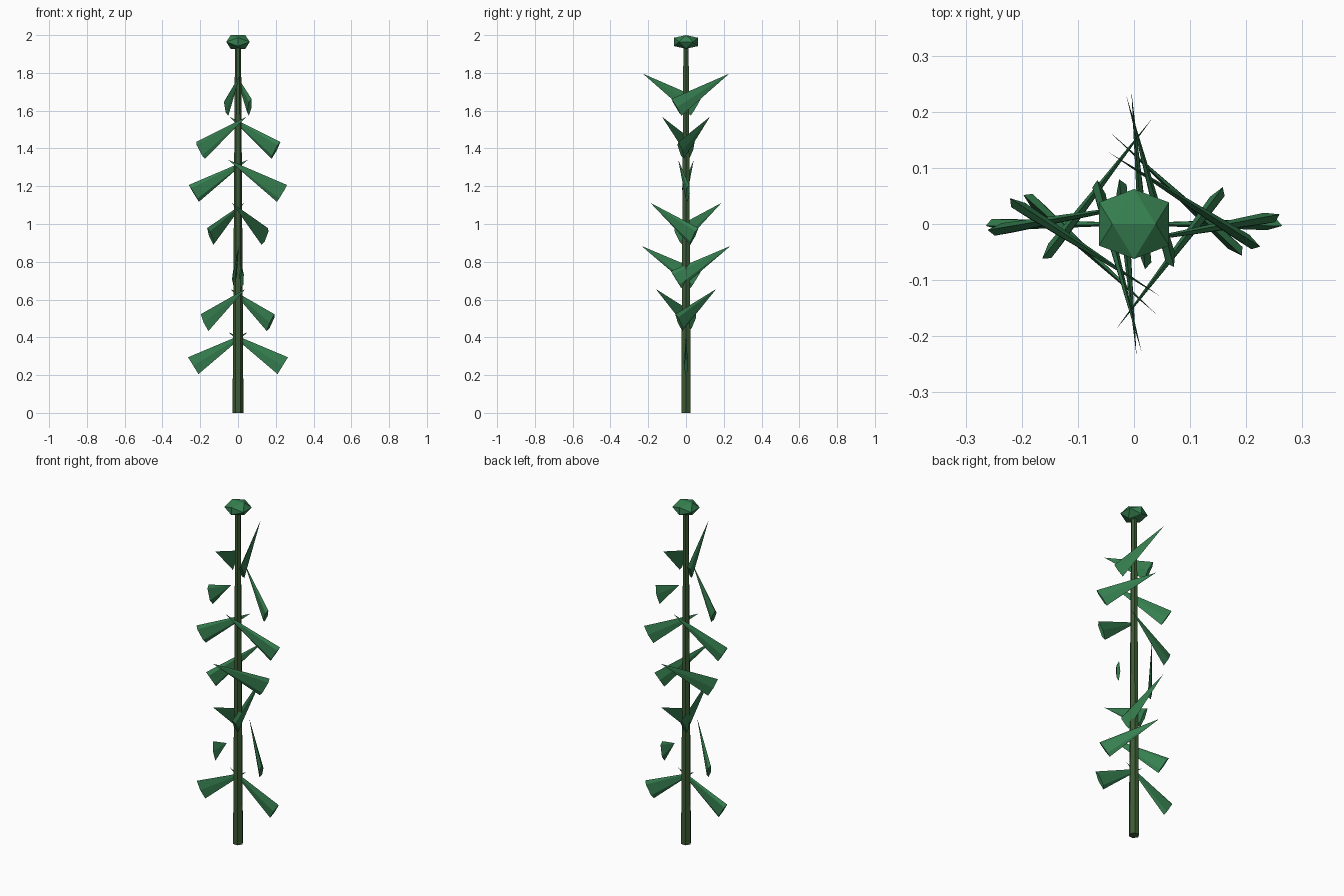
import bpy, bmesh, math
from mathutils import Matrix, Vector

cube = bpy.data.objects.get("Cube")
if cube:
    bpy.data.objects.remove(cube, do_unlink=True)


def material(name, rgb):
    mat = bpy.data.materials.new(name)
    mat.use_nodes = True
    color = (*rgb, 1)
    mat.diffuse_color = color
    bsdf = next(n for n in mat.node_tree.nodes if n.type == 'BSDF_PRINCIPLED')
    bsdf.inputs["Base Color"].default_value = color
    bsdf.inputs["Roughness"].default_value = 0.9
    return mat


LEAF = material("leaf green", (0.037, 0.216, 0.08))
STEM = material("stem olive", (0.046, 0.105, 0.033))


def hull_mesh(name, points, mat):
    """Flat-faced convex mesh around a handful of points."""
    bm = bmesh.new()
    for p in points:
        bm.verts.new(p)
    bmesh.ops.convex_hull(bm, input=bm.verts)
    bmesh.ops.dissolve_limit(bm, angle_limit=0.01, verts=bm.verts, edges=bm.edges)
    bmesh.ops.recalc_face_normals(bm, faces=bm.faces)
    mesh = bpy.data.meshes.new(name)
    bm.to_mesh(mesh)
    bm.free()
    mesh.materials.append(mat)
    return mesh


def place(name, mesh, matrix=Matrix()):
    obj = bpy.data.objects.new(name, mesh)
    bpy.context.collection.objects.link(obj)
    obj.matrix_world = matrix
    return obj


# Tapered six-sided stem
def ring(radius, z, sides=6):
    return [(radius * math.cos(math.tau * i / sides),
             radius * math.sin(math.tau * i / sides), z) for i in range(sides)]


place("stem", hull_mesh("stem", ring(0.029, 0) + ring(0.016, 1.96), STEM))

# Flattened twenty-sided bud on the tip
PHI = (1 + math.sqrt(5)) / 2
BUD = 0.0385
bud_points = []
for s in (-1, 1):
    for t in (-1, 1):
        bud_points += [Vector((s, 0, t * PHI)), Vector((0, s * PHI, t)),
                       Vector((s * PHI, t, 0))]
bud = hull_mesh("bud", [(p.x * BUD, p.y * BUD, p.z * BUD * 0.58) for p in bud_points], LEAF)
place("bud", bud, Matrix.Translation((0, 0, 2 - BUD * 0.58 * PHI)))

# Leaf: a five-sided cone squashed flat, narrow end up
LENGTH, WIDTH, FLAT = 0.34, 0.055, 0.2
leaf_points = [(0, 0, LENGTH / 2)]
for i in range(5):
    a = math.tau * i / 5
    leaf_points.append((WIDTH * math.sin(a), -WIDTH * FLAT * math.cos(a), -LENGTH / 2))
leaf = hull_mesh("leaf", leaf_points, LEAF)

# Seven pairs of leaves winding up the stem
TILT, REACH, TURN = 1.02, 0.092, math.radians(42.5)
for level in range(7):
    angle = level * TURN
    height = 0.339 + 0.228 * level
    for side, label in ((1, "a"), (-1, "b")):
        spot = Vector((side * REACH * math.cos(angle), side * REACH * math.sin(angle), height))
        matrix = (Matrix.Translation(spot) @ Matrix.Rotation(-angle, 4, 'Z')
                  @ Matrix.Rotation(-side * TILT, 4, 'Y'))
        place(f"leaf_{level + 1}_{label}", leaf, matrix)
